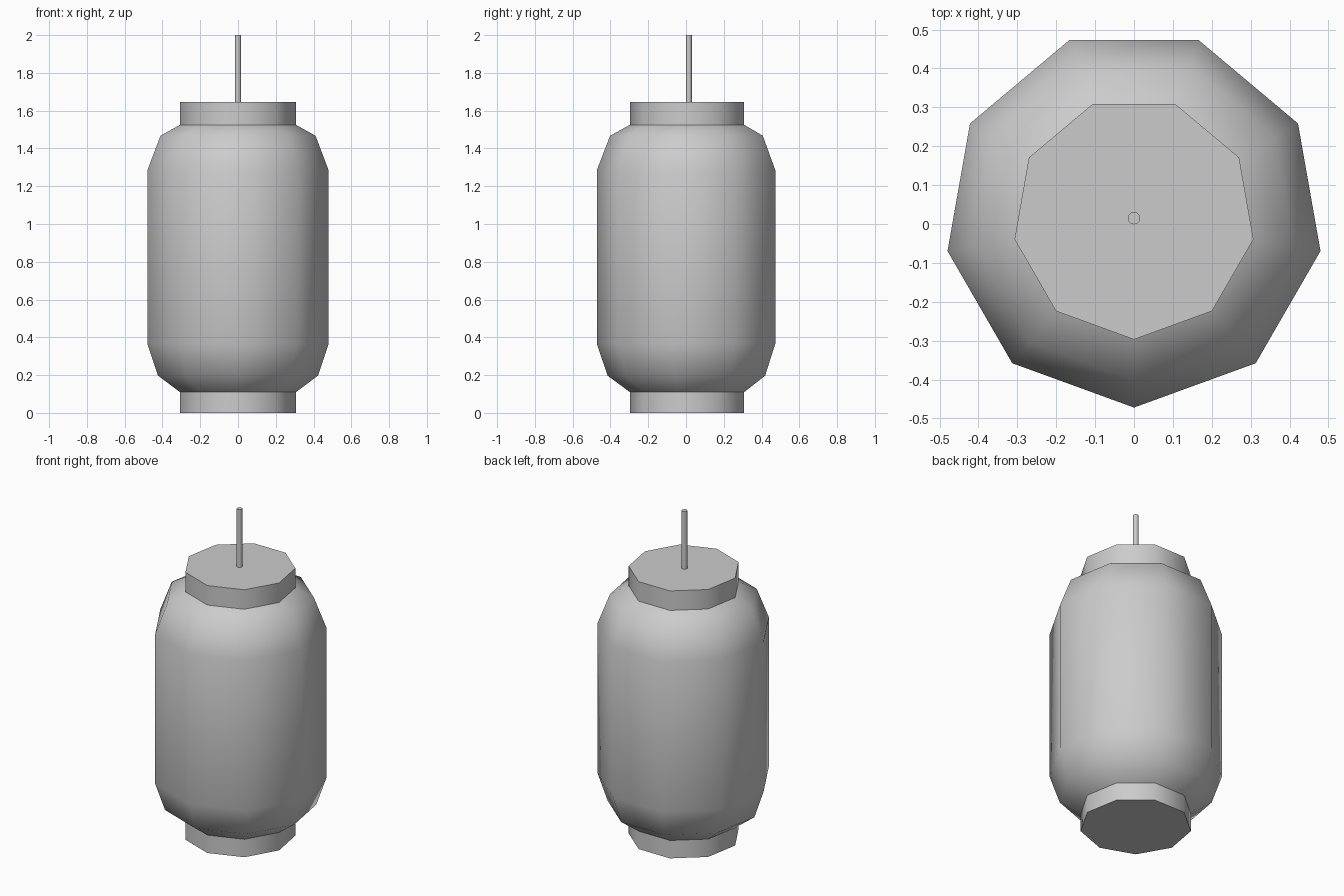
import bpy, bmesh
from math import cos, sin, pi, radians

if "Cube" in bpy.data.objects:
    bpy.data.objects.remove(bpy.data.objects["Cube"])

CY = 0.015  # axis offset that centres the nine-sided outline


def lathe(name, profile, sides=9, cap_bottom=False, cap_top=False):
    """Revolve (radius, z) points listed bottom to top; a corner faces the front."""
    bm = bmesh.new()
    rings = []
    for r, z in profile:
        rings.append([bm.verts.new((r * cos(-pi / 2 + 2 * pi * k / sides),
                                    CY + r * sin(-pi / 2 + 2 * pi * k / sides), z))
                      for k in range(sides)])
    for a, b in zip(rings, rings[1:]):
        for k in range(sides):
            n = (k + 1) % sides
            bm.faces.new((a[k], a[n], b[n], b[k]))
    if cap_bottom:
        bm.faces.new(rings[0][::-1])
    if cap_top:
        bm.faces.new(rings[-1])
    mesh = bpy.data.meshes.new(name)
    bm.to_mesh(mesh)
    bm.free()
    ob = bpy.data.objects.new(name, mesh)
    bpy.context.collection.objects.link(ob)
    bpy.ops.object.select_all(action='DESELECT')
    ob.select_set(True)
    bpy.context.view_layer.objects.active = ob
    bpy.ops.object.shade_smooth_by_angle(angle=radians(48))
    return ob


# Rounded paper shade
lathe("lantern_body", [(0.312, 0.11), (0.43, 0.197), (0.487, 0.366),
                       (0.487, 1.285), (0.417, 1.467), (0.312, 1.525)])

# End rims
lathe("bottom_rim", [(0.312, 0), (0.312, 0.11)], cap_bottom=True)
lathe("top_rim", [(0.312, 1.525), (0.312, 1.645)], cap_top=True)

# Hanging rod
lathe("hanging_rod", [(0.016, 1.645), (0.016, 2.0)], sides=12, cap_top=True)
